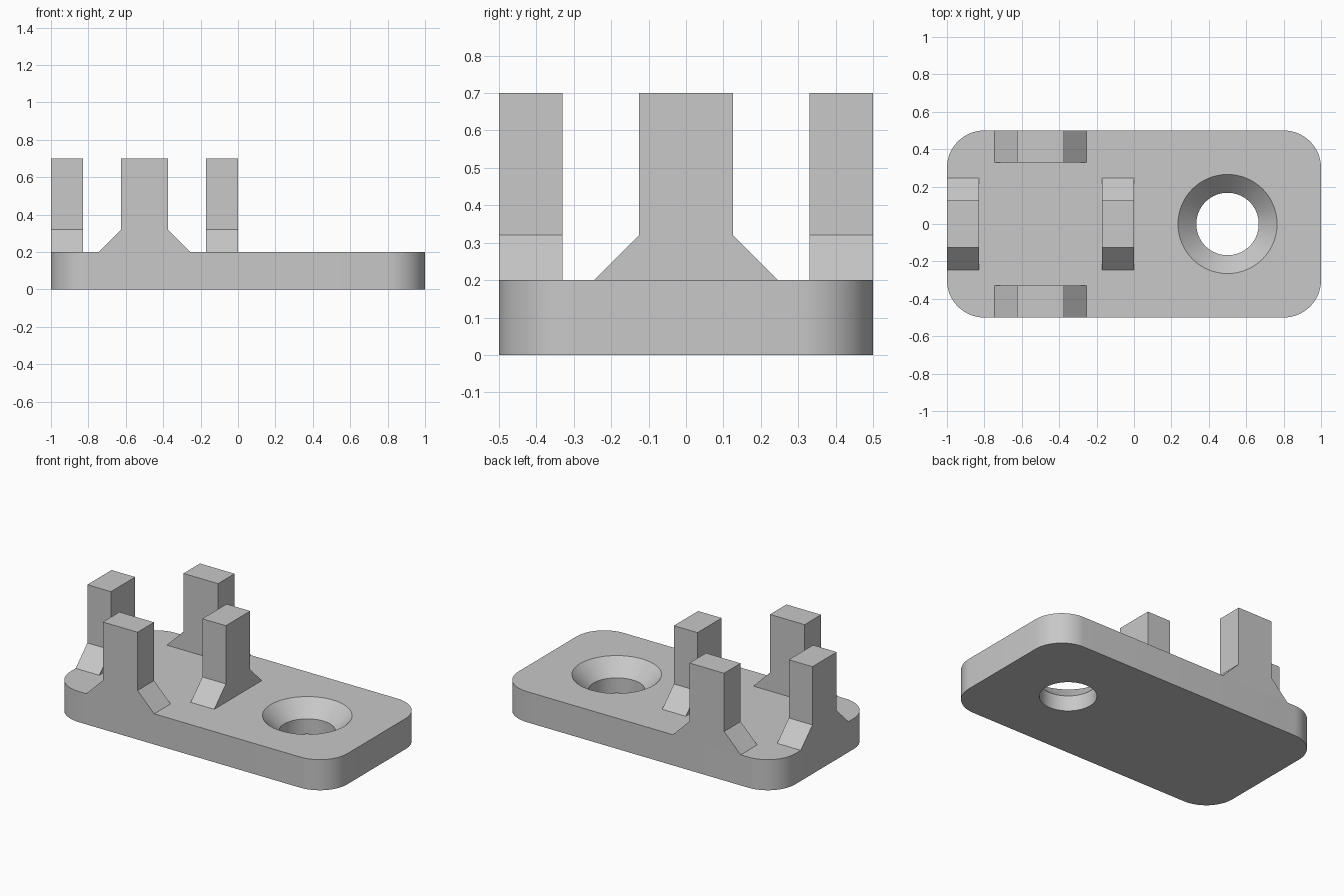
import bpy, bmesh, math
from mathutils import Matrix, Vector

cube = bpy.data.objects.get("Cube")
if cube:
    bpy.data.objects.remove(cube, do_unlink=True)

grey = bpy.data.materials.new("light_grey")
grey.use_nodes = True
grey.diffuse_color = (0.58, 0.58, 0.58, 1)
grey.node_tree.nodes["Principled BSDF"].inputs["Base Color"].default_value = grey.diffuse_color

PLATE_TOP = 0.2


def finish(name, bm):
    bmesh.ops.recalc_face_normals(bm, faces=bm.faces)
    mesh = bpy.data.meshes.new(name)
    bm.to_mesh(mesh)
    bm.free()
    mesh.materials.append(grey)
    obj = bpy.data.objects.new(name, mesh)
    bpy.context.collection.objects.link(obj)
    return obj


def prism(name, points, direction, matrix=Matrix()):
    """Extrude a closed outline along a direction."""
    bm = bmesh.new()
    face = bm.faces.new([bm.verts.new(p) for p in points])
    ext = bmesh.ops.extrude_face_region(bm, geom=[face], use_keep_orig=True)
    verts = [v for v in ext["geom"] if isinstance(v, bmesh.types.BMVert)]
    bmesh.ops.translate(bm, verts=verts, vec=direction)
    bmesh.ops.transform(bm, matrix=matrix, verts=bm.verts)
    return finish(name, bm)


# Base plate with rounded corners
radius, steps = 0.2, 16
outline = []
for i, (sx, sy) in enumerate([(1, 1), (-1, 1), (-1, -1), (1, -1)]):
    for k in range(steps + 1):
        a = math.pi / 2 * (i + k / steps)
        outline.append((sx * (1 - radius) + radius * math.cos(a),
                        sy * (0.5 - radius) + radius * math.sin(a), 0))
plate = prism("base_plate", outline, Vector((0, 0, PLATE_TOP)))

# Countersunk screw hole, cut with a turned profile
bm = bmesh.new()
profile = [(0.167, -0.1), (0.167, 0.1), (0.265, PLATE_TOP), (0.265, 0.3)]
segments = 64
rings = []
for r, z in profile:
    rings.append([bm.verts.new((0.5 + r * math.cos(math.tau * k / segments),
                                r * math.sin(math.tau * k / segments), z))
                  for k in range(segments)])
for low, high in zip(rings, rings[1:]):
    for k in range(segments):
        n = (k + 1) % segments
        bm.faces.new((low[k], low[n], high[n], high[k]))
bm.faces.new(rings[0])
bm.faces.new(rings[-1])
cutter = finish("hole_cutter", bm)
cutter.hide_render = True

cut = plate.modifiers.new("screw_hole", 'BOOLEAN')
cut.operation = 'DIFFERENCE'
cut.solver = 'EXACT'
cut.object = cutter
bpy.context.view_layer.objects.active = plate
plate.select_set(True)
bpy.ops.object.modifier_apply(modifier=cut.name)
bpy.data.objects.remove(cutter, do_unlink=True)
bpy.ops.object.shade_smooth_by_angle(angle=math.radians(30))

# Four upright prongs with flared feet around the square end of the plate
half = [(0.245, PLATE_TOP), (0.125, 0.32), (0.125, 0.7)]
side = half + [(-x, z) for x, z in reversed(half)]
for i, name in enumerate(["front_prong", "right_prong", "back_prong", "left_prong"]):
    place = Matrix.Translation((-0.5, 0, 0)) @ Matrix.Rotation(-i * math.pi / 2, 4, 'Z')
    prism(name, [(x, -0.5, z) for x, z in side], Vector((0, 0.17, 0)), place)
